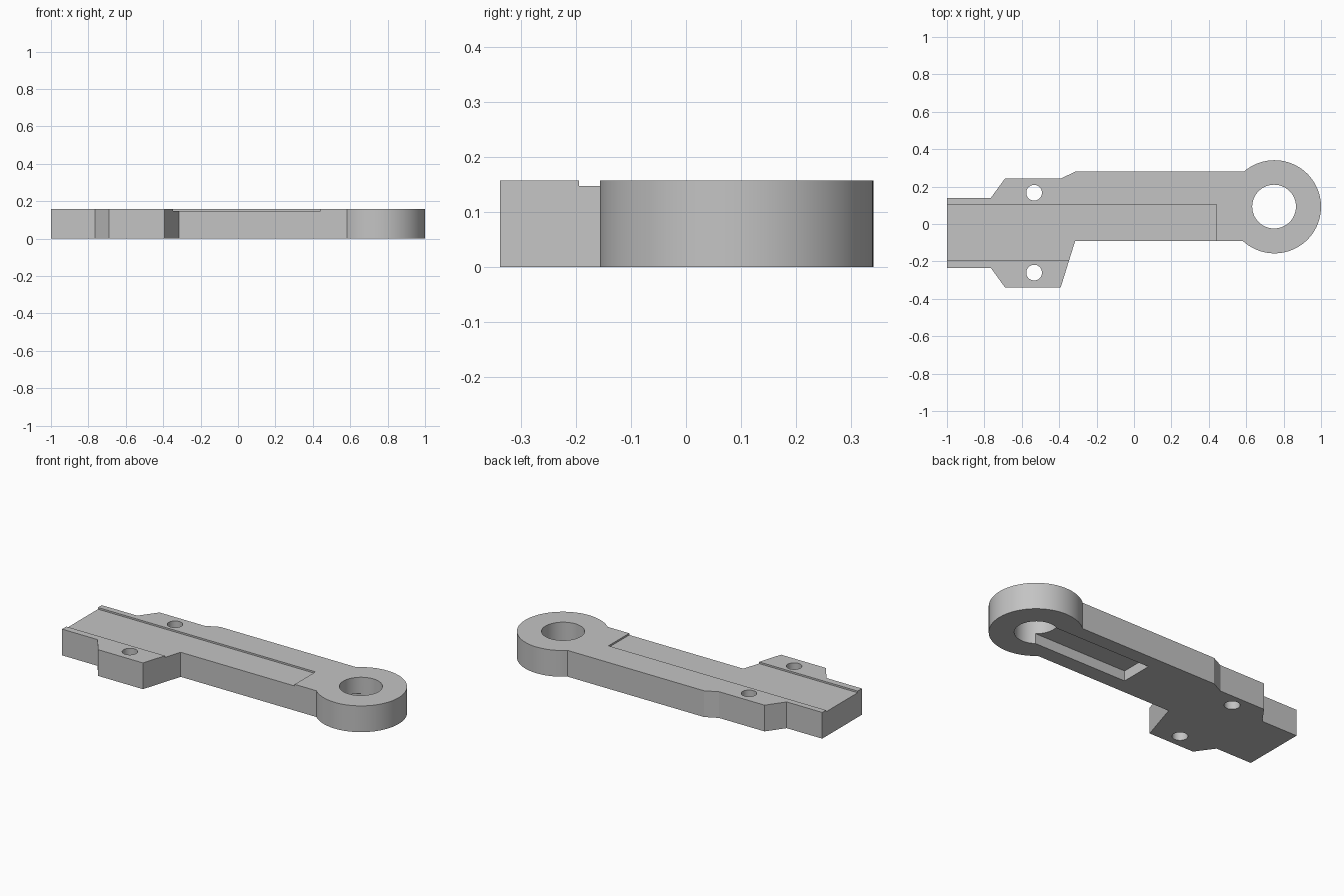
import bpy
import bmesh
import math
from mathutils import Vector

if "Cube" in bpy.data.objects:
    bpy.data.objects.remove(bpy.data.objects["Cube"], do_unlink=True)

HEIGHT = 0.157
EYE = Vector((0.751, 0.092))
EYE_RADIUS = 0.249
ARM_TOP, ARM_BOTTOM = 0.28, -0.092

grey = bpy.data.materials.new("plain grey")
grey.use_nodes = True
colour = (0.55, 0.55, 0.55, 1)
grey.diffuse_color = colour
grey.node_tree.nodes["Principled BSDF"].inputs["Base Color"].default_value = colour


def prism(name, outline, z0, z1):
    """Extrude a flat outline between two heights."""
    bm = bmesh.new()
    face = bm.faces.new([bm.verts.new((x, y, z0)) for x, y in outline])
    top = bmesh.ops.extrude_face_region(bm, geom=[face])["geom"]
    verts = [v for v in top if isinstance(v, bmesh.types.BMVert)]
    bmesh.ops.translate(bm, verts=verts, vec=(0, 0, z1 - z0))
    bmesh.ops.recalc_face_normals(bm, faces=bm.faces)
    mesh = bpy.data.meshes.new(name)
    bm.to_mesh(mesh)
    bm.free()
    mesh.materials.append(grey)
    obj = bpy.data.objects.new(name, mesh)
    bpy.context.collection.objects.link(obj)
    return obj


def arc(centre, radius, start, end, steps):
    """Points along an arc, both ends included."""
    angles = [start + (end - start) * i / steps for i in range(steps + 1)]
    return [(centre[0] + radius * math.cos(a), centre[1] + radius * math.sin(a)) for a in angles]


def rectangle(x0, x1, y0, y1):
    return [(x0, y0), (x1, y0), (x1, y1), (x0, y1)]


def circle(centre, radius, steps):
    return arc(centre, radius, 0, math.tau, steps)[:-1]


def cut(target, outline, z0, z1):
    """Subtract a prism from the target and discard the cutter."""
    cutter = prism("cutter", outline, z0, z1)
    cutter.hide_render = True
    mod = target.modifiers.new("cut", "BOOLEAN")
    mod.operation = "DIFFERENCE"
    mod.solver = "EXACT"
    mod.object = cutter
    bpy.context.view_layer.objects.active = target
    bpy.ops.object.modifier_apply(modifier=mod.name)
    bpy.data.objects.remove(cutter, do_unlink=True)


# Link arm: wide tail, straight shank and round eye in one outline
upper_angle = math.pi - math.asin((ARM_TOP - EYE.y) / EYE_RADIUS)
lower_angle = -math.pi - math.asin((ARM_BOTTOM - EYE.y) / EYE_RADIUS)
upper_side = [(-1, 0.14), (-0.765, 0.14), (-0.69, 0.243), (-0.39, 0.243), (-0.315, ARM_TOP)]
lower_side = [(-0.315, ARM_BOTTOM), (-0.392, -0.339), (-0.69, -0.339), (-0.765, -0.235), (-1, -0.235)]
eye_arc = arc(EYE, EYE_RADIUS, upper_angle, lower_angle, 72)
link_arm = prism("link_arm", upper_side + eye_arc + lower_side, 0, HEIGHT)

# Large eye hole and two bolt holes
cut(link_arm, circle((0.749, 0.093), 0.117, 64), -0.1, 0.3)
for y in (0.167, -0.26):
    cut(link_arm, circle((-0.534, y), 0.042, 40), -0.1, 0.3)

# Shallow seat on top, open at the tail and along the shank edge
cut(link_arm, rectangle(-1.1, 0.44, -0.195, 0.104), 0.147, 0.3)

# Slot in the underside, running into the eye hole
cut(link_arm, rectangle(0.065, 0.75, 0.0, 0.195), -0.1, 0.06)

# Smooth the round walls, keep all corners sharp
bpy.ops.object.select_all(action="DESELECT")
link_arm.select_set(True)
bpy.context.view_layer.objects.active = link_arm
bpy.ops.object.shade_smooth_by_angle(angle=math.radians(20))
